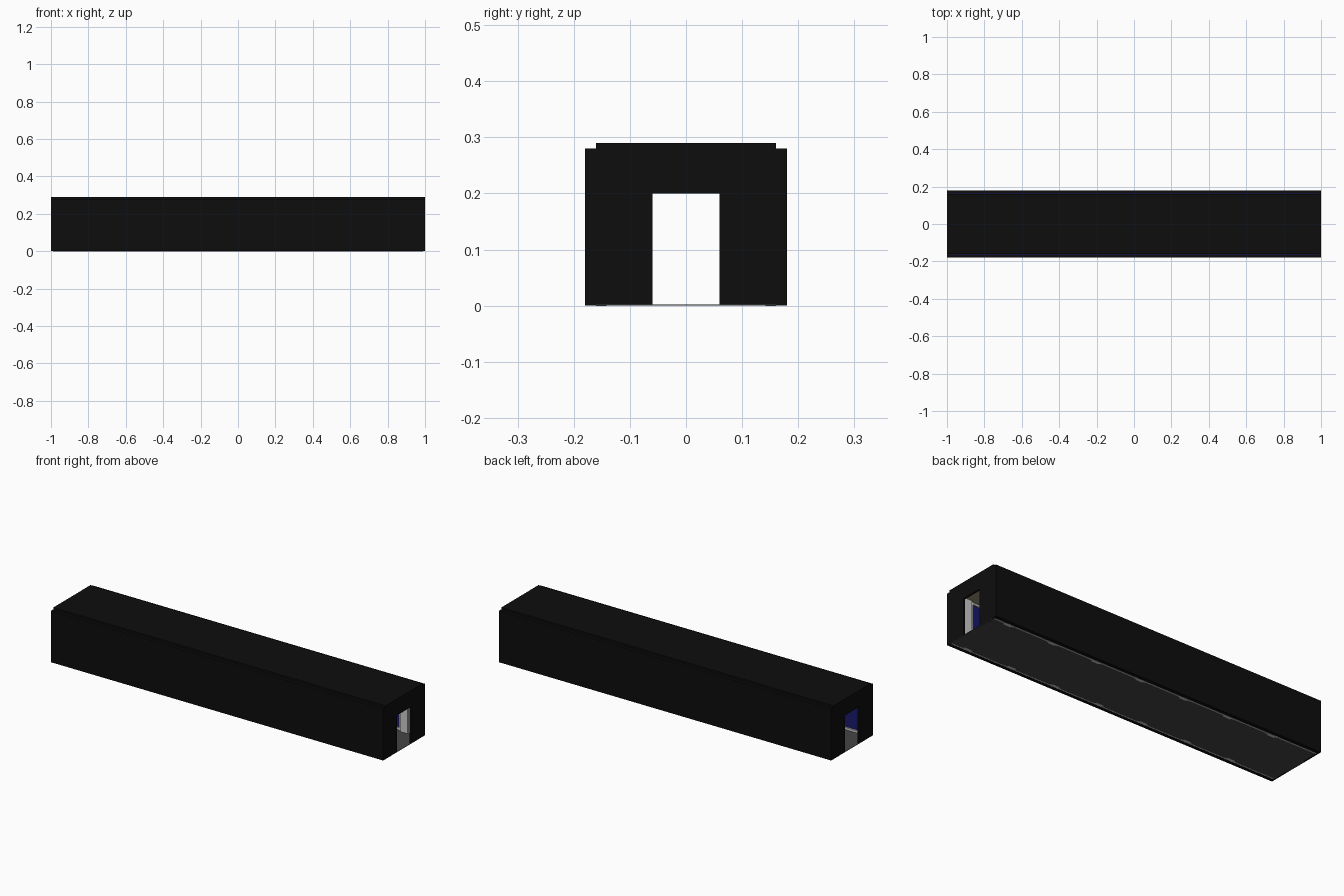
import bpy

if "Cube" in bpy.data.objects:
    bpy.data.objects.remove(bpy.data.objects["Cube"])


def material(name, r, g, b):
    m = bpy.data.materials.new(name)
    m.diffuse_color = (r, g, b, 1)
    m.use_nodes = True
    m.node_tree.nodes["Principled BSDF"].inputs["Base Color"].default_value = m.diffuse_color
    return m


BLACK = material("black", 0.004, 0.004, 0.004)
BLUE = material("deep_blue", 0.01, 0.01, 0.15)
FLOOR = material("dark_grey", 0.06, 0.06, 0.06)
CEILING = material("warm_grey", 0.3, 0.27, 0.18)


def box(name, x, y, z, mat=None):
    """Box given by its (min, max) range on each axis."""
    bpy.ops.mesh.primitive_cube_add(
        size=1, location=[(r[0] + r[1]) / 2 for r in (x, y, z)])
    ob = bpy.context.object
    ob.name = name
    ob.scale = [abs(r[1] - r[0]) for r in (x, y, z)]
    bpy.ops.object.transform_apply(location=False, rotation=False, scale=True)
    if mat:
        ob.data.materials.append(mat)
    return ob


def both_sides(name, x, y, z, mat=None):
    """The same box on the left and the right of the corridor."""
    for side, s in (("left", -1), ("right", 1)):
        box(f"{name}_{side}", x, (s * y[0], s * y[1]), z, mat)


# Floor, roof slab and ceiling lining
box("floor", (-1, 1), (-0.16, 0.16), (0, 0.002), FLOOR)
box("roof", (-1, 1), (-0.16, 0.16), (0.275, 0.29), BLACK)
box("ceiling", (-0.99, 0.99), (-0.16, 0.16), (0.27, 0.275), CEILING)

# Long walls with blue lining
both_sides("outer_wall", (-1, 1), (0.162, 0.18), (0, 0.28), BLACK)
both_sides("wall_lining", (-0.99, 0.99), (0.16, 0.162), (0.002, 0.275), BLUE)

# Skirting and crown strips
both_sides("skirting", (-0.99, 0.99), (0.152, 0.16), (-0.0005, 0.014))
both_sides("crown_strip", (-0.99, 0.99), (0.152, 0.16), (0.26, 0.27))

# End walls, each with a doorway
for end, s in (("front", 1), ("back", -1)):
    x = (s * 0.99, s * 1.0)
    both_sides(f"{end}_end_wall", x, (0.06, 0.165), (0, 0.28), BLACK)
    box(f"{end}_door_lintel", x, (-0.06, 0.06), (0.2, 0.28), BLACK)

# Stepped pilasters along both walls
for i in range(7):
    x = 0.9 - 0.27 * i
    both_sides(f"pilaster_{i}", (x - 0.035, x + 0.035), (0.149, 0.16), (-0.0005, 0.27))
    both_sides(f"pilaster_face_{i}", (x - 0.022, x + 0.022), (0.142, 0.149), (-0.0005, 0.27))
